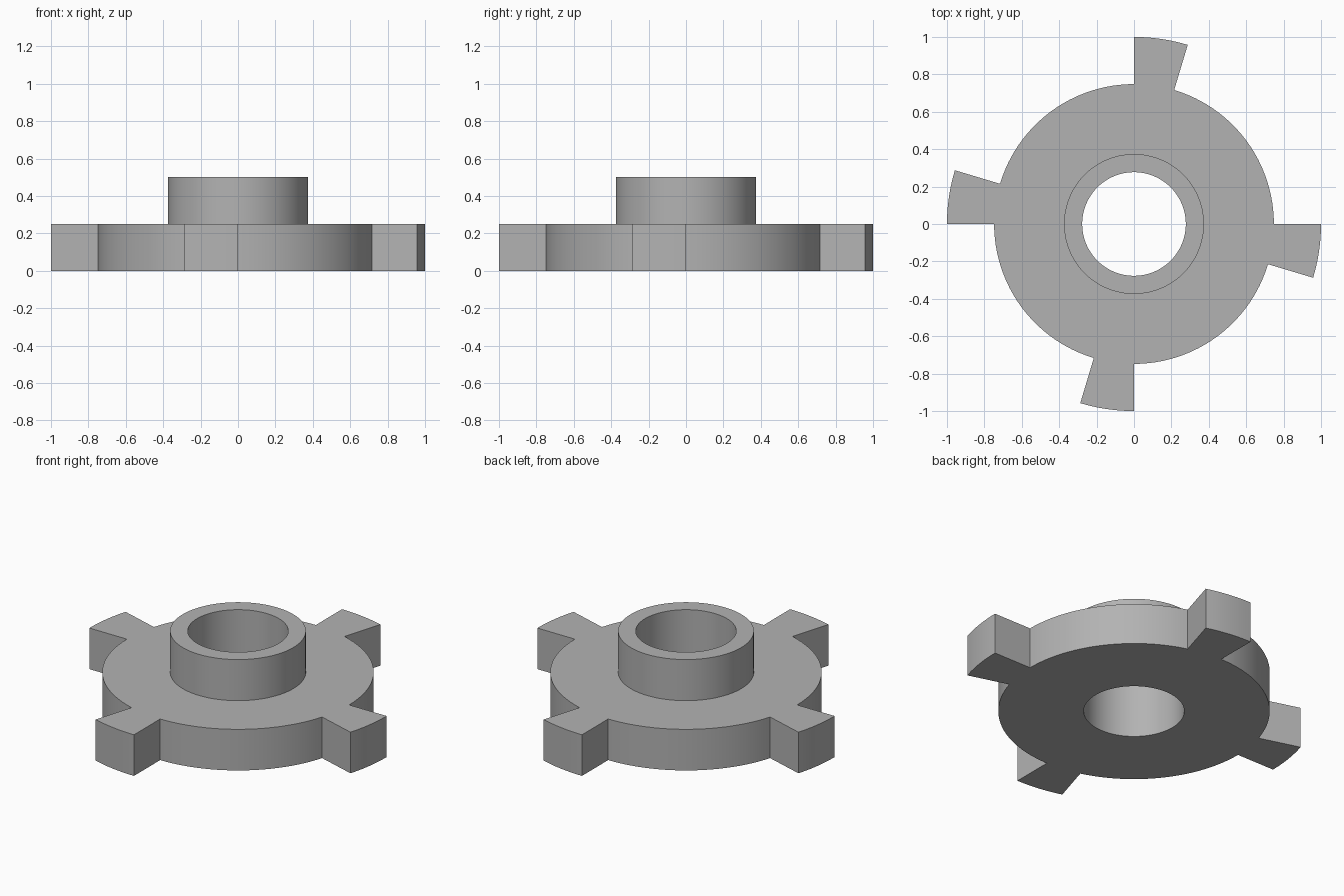
import bpy, bmesh
from math import sin, cos, radians

# Remove the default cube
cube = bpy.data.objects.get("Cube")
if cube:
    bpy.data.objects.remove(cube, do_unlink=True)

# Main dimensions
HOLE_R, HUB_R, DISC_R, TAB_R = 0.277, 0.374, 0.748, 1.0
DISC_H, HUB_H = 0.25, 0.5
TAB_ANGLE, TAB_STEPS, GAP_STEPS = 16.7, 6, 24


def make_material(name, value):
    mat = bpy.data.materials.new(name)
    mat.use_nodes = True
    color = (value, value, value, 1)
    mat.diffuse_color = color
    mat.node_tree.nodes["Principled BSDF"].inputs["Base Color"].default_value = color
    return mat


# Angles around the disc: each quarter is a plain arc followed by a tab
angles = []
for quarter in range(4):
    gap = 90 - TAB_ANGLE
    start = 90 * quarter
    angles += [(start + gap * i / GAP_STEPS, False) for i in range(GAP_STEPS)]
    angles += [(start + gap + TAB_ANGLE * i / TAB_STEPS, True) for i in range(TAB_STEPS)]

# Closed half section of disc, hub and bore, revolved around z
profile = [(HOLE_R, 0), (DISC_R, 0), (DISC_R, DISC_H),
           (HUB_R, DISC_H), (HUB_R, HUB_H), (HOLE_R, HUB_H)]
bm = bmesh.new()
columns = [[bm.verts.new((r * cos(radians(a)), r * sin(radians(a)), z)) for r, z in profile]
           for a, _ in angles]
tab_walls = [[] for _ in range(4)]
per_quarter = GAP_STEPS + TAB_STEPS
for i, (_, is_tab) in enumerate(angles):
    here, after = columns[i], columns[(i + 1) % len(columns)]
    for k in range(len(profile)):
        m = (k + 1) % len(profile)
        face = bm.faces.new((here[k], after[k], after[m], here[m]))
        if is_tab and k == 1:
            tab_walls[i // per_quarter].append(face)

# Tabs: push the rim faces outwards along the radius
for walls in tab_walls:
    result = bmesh.ops.extrude_face_region(bm, geom=walls)
    for item in result["geom"]:
        if isinstance(item, bmesh.types.BMVert):
            item.co.x *= TAB_R / DISC_R
            item.co.y *= TAB_R / DISC_R
bmesh.ops.recalc_face_normals(bm, faces=bm.faces)

mesh = bpy.data.meshes.new("tabbed_hub_disc")
bm.to_mesh(mesh)
bm.free()
mesh.materials.append(make_material("mid_grey", 0.45))
disc = bpy.data.objects.new("tabbed_hub_disc", mesh)
bpy.context.collection.objects.link(disc)

# Smooth the round walls, keep the corners sharp
bpy.ops.object.select_all(action="DESELECT")
disc.select_set(True)
bpy.context.view_layer.objects.active = disc
bpy.ops.object.shade_smooth_by_angle(angle=radians(30))
